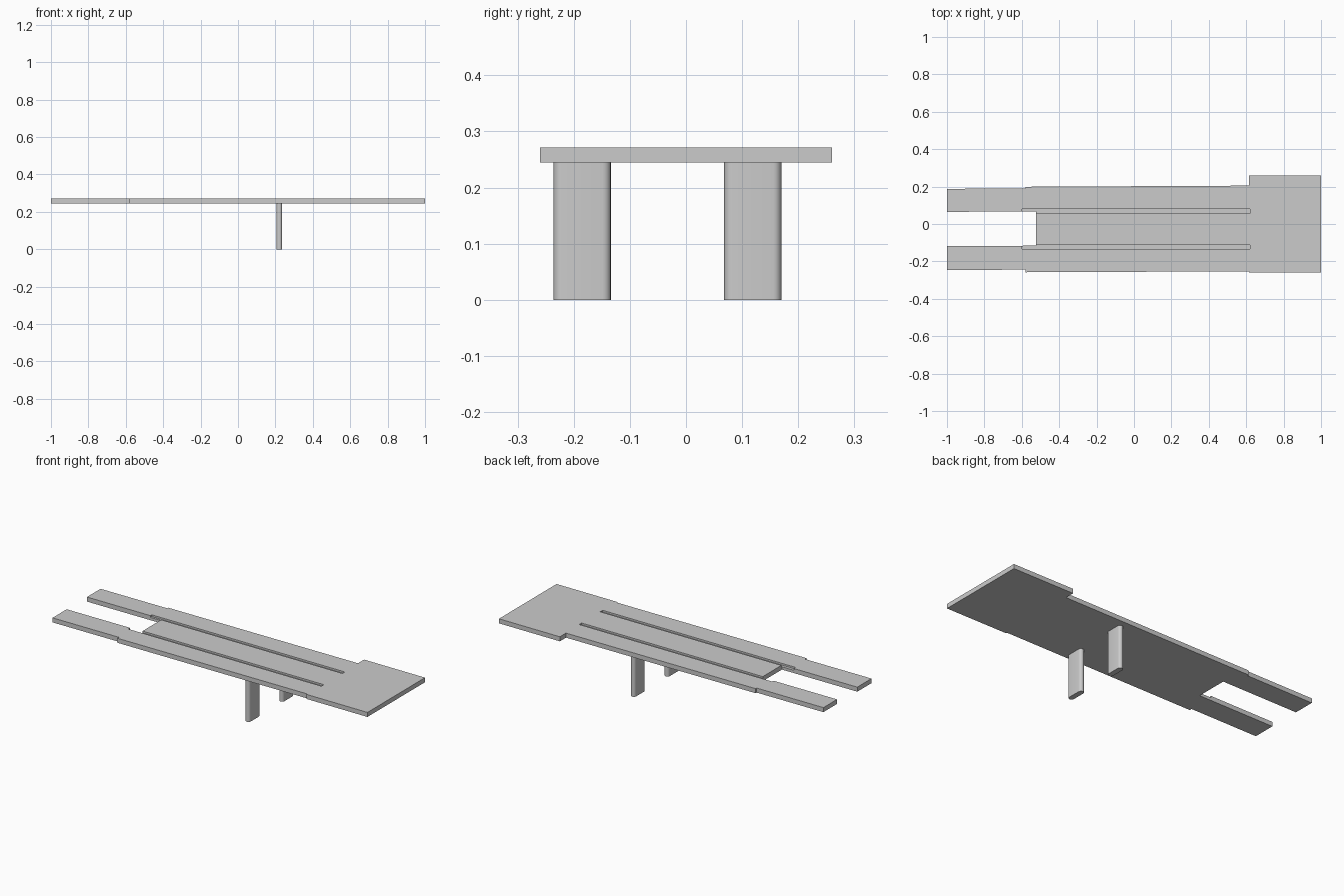
import bpy, bmesh, math

if "Cube" in bpy.data.objects:
    bpy.data.objects.remove(bpy.data.objects["Cube"])


def prism(name, outline, z0, z1):
    """Extrude a closed xy outline from z0 up to z1."""
    bm = bmesh.new()
    face = bm.faces.new([bm.verts.new((x, y, z0)) for x, y in outline])
    top = bmesh.ops.extrude_face_region(bm, geom=[face])["geom"]
    for v in top:
        if isinstance(v, bmesh.types.BMVert):
            v.co.z = z1
    bmesh.ops.recalc_face_normals(bm, faces=bm.faces)
    mesh = bpy.data.meshes.new(name)
    bm.to_mesh(mesh)
    bm.free()
    obj = bpy.data.objects.new(name, mesh)
    bpy.context.collection.objects.link(obj)
    return obj


def rect(x0, x1, y0, y1):
    return [(x0, y0), (x1, y0), (x1, y1), (x0, y1)]


# Table top: wide end, main body, two narrow arms around an open notch
table_top = prism("table_top", [
    (-1, -0.246), (-0.58, -0.244), (-0.58, -0.258), (0.615, -0.253),
    (0.615, -0.26), (1, -0.26), (1, 0.26), (0.615, 0.26), (0.615, 0.205),
    (-0.58, 0.199), (-0.58, 0.19), (-1, 0.188), (-1, 0.065),
    (-0.525, 0.067), (-0.525, -0.116), (-1, -0.118)], 0.245, 0.271)

# Two long shallow grooves in the upper surface
for side, y in (("front", -0.122), ("back", 0.068)):
    cutter = prism(side + "_groove_cutter",
                   rect(-0.6, 0.62, y - 0.011, y + 0.011), 0.261, 0.3)
    cutter.hide_render = True
    cutter.hide_viewport = True
    cutter.display_type = 'WIRE'
    mod = table_top.modifiers.new(side + "_groove", 'BOOLEAN')
    mod.operation = 'DIFFERENCE'
    mod.solver = 'EXACT'
    mod.object = cutter

# Flat upright legs with rounded narrow edges
R, STEPS = 0.015, 10
for name, y0, y1 in (("front_leg", -0.236, -0.134), ("back_leg", 0.068, 0.17)):
    outline = []
    for cy, start in ((y1 - R, 0), (y0 + R, math.pi)):
        for i in range(STEPS + 1):
            a = start + math.pi * i / STEPS
            outline.append((0.221 + R * math.cos(a), cy + R * math.sin(a)))
    leg = prism(name, outline, 0, 0.246)
    bpy.ops.object.select_all(action='DESELECT')
    leg.select_set(True)
    bpy.context.view_layer.objects.active = leg
    bpy.ops.object.shade_smooth_by_angle(angle=math.radians(35))
